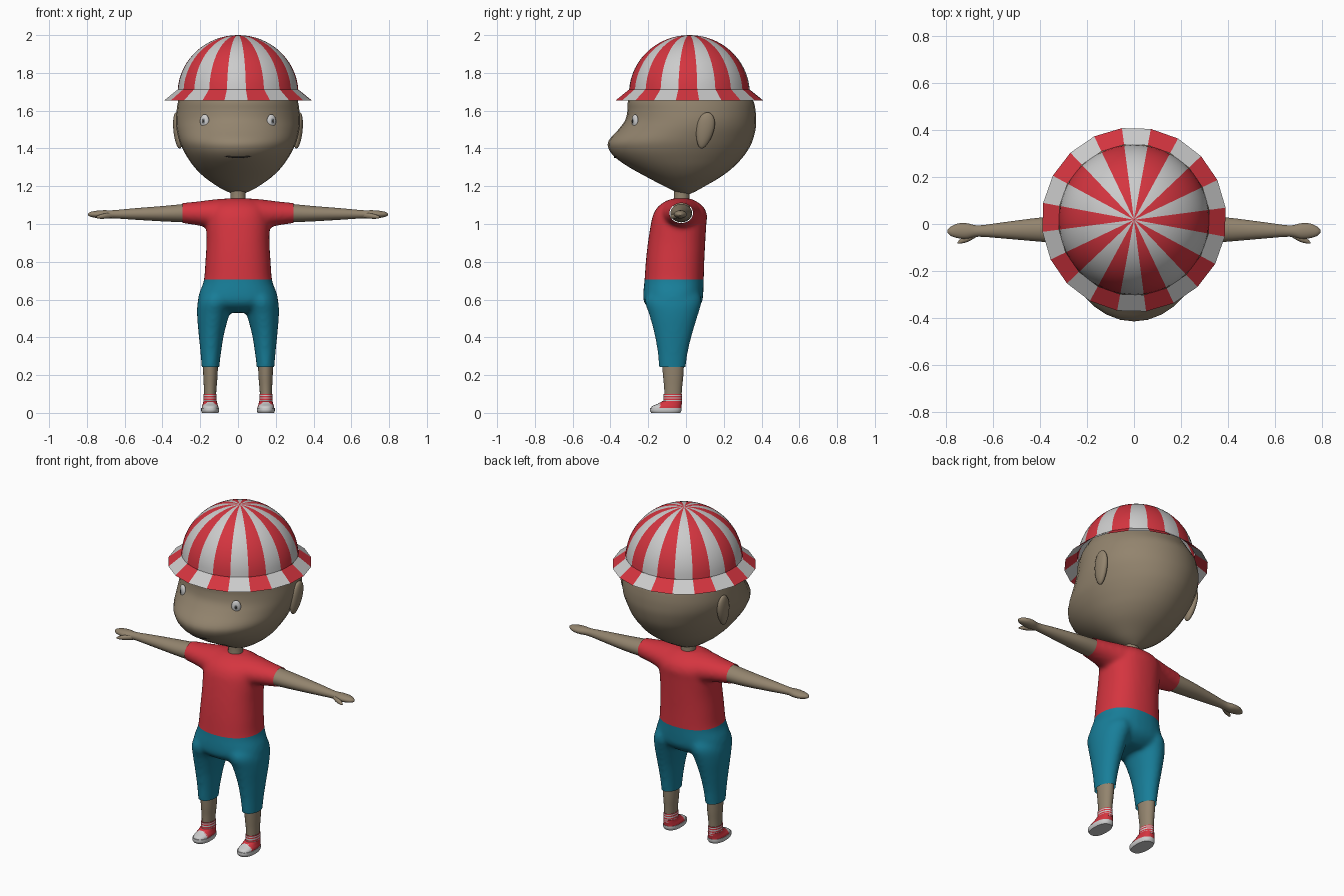
import bpy, bmesh, math
from mathutils import Matrix, Vector

if "Cube" in bpy.data.objects:
    bpy.data.objects.remove(bpy.data.objects["Cube"])


def material(name, rgb):
    m = bpy.data.materials.new(name)
    m.diffuse_color = (*rgb, 1)
    m.use_nodes = True
    m.node_tree.nodes["Principled BSDF"].inputs["Base Color"].default_value = m.diffuse_color
    return m


SKIN = material("skin", (0.29, 0.23, 0.155))
RED = material("red", (0.66, 0.035, 0.05))
WHITE = material("white", (0.75, 0.75, 0.75))
BLUE = material("blue", (0.009, 0.21, 0.32))
DARK = material("dark", (0.04, 0.035, 0.03))
GREY = material("iris_grey", (0.2, 0.22, 0.24))


def finish(name, bm, mats, pick=None, angle=50):
    """Turn a bmesh into a smooth shaded object; pick(face centre) gives the material slot."""
    if pick:
        for f in bm.faces:
            f.material_index = pick(f.calc_center_median())
    me = bpy.data.meshes.new(name)
    bm.to_mesh(me)
    bm.free()
    for m in mats:
        me.materials.append(m)
    me.shade_smooth()
    me.set_sharp_from_angle(angle=math.radians(angle))
    ob = bpy.data.objects.new(name, me)
    bpy.context.collection.objects.link(ob)
    return ob


def spline(keys, steps):
    """Catmull-Rom interpolation of the section rows."""
    rows = []
    for i in range(len(keys) - 1):
        q = [keys[max(i - 1, 0)], keys[i], keys[i + 1], keys[min(i + 2, len(keys) - 1)]]
        for k in range(steps):
            t = k / steps
            rows.append([0.5 * (2 * b + (c - a) * t + (2 * a - 5 * b + 4 * c - d) * t * t
                         + (3 * b - a - 3 * c + d) * t ** 3) for a, b, c, d in zip(*q)])
    return rows + [list(keys[-1])]


def loft(bm, axis, keys, s=1, p=2.0, n=32, steps=4):
    """Closed loft. Rows are (position, u0, u1, v0, v1); u, v = x, y for axis z and y, z for axis x."""
    rings = []
    for t, u0, u1, v0, v1 in spline(keys, steps):
        ring = []
        for i in range(n):
            a = 2 * math.pi * i / n
            c, d = math.cos(a), math.sin(a)
            u = (u0 + u1) / 2 + (u1 - u0) / 2 * math.copysign(abs(c) ** (2 / p), c)
            v = (v0 + v1) / 2 + (v1 - v0) / 2 * math.copysign(abs(d) ** (2 / p), d)
            co = (u * s, v, t) if axis == "z" else (t * s, u, v)
            ring.append(bm.verts.new(co))
        rings.append(ring)
    faces = [bm.faces.new(rings[0]), bm.faces.new(rings[-1][::-1])]
    for a, b in zip(rings, rings[1:]):
        for i in range(n):
            j = (i + 1) % n
            faces.append(bm.faces.new((a[j], a[i], b[i], b[j])))
    bmesh.ops.recalc_face_normals(bm, faces=faces)


def part(name, axis, keys, mats, s=1, p=2.0, steps=4, pick=None):
    bm = bmesh.new()
    loft(bm, axis, keys, s, p, 32, steps)
    return finish(name, bm, mats, pick)


def ball(name, loc, radii, mat, rot=(0, 0, 0), taper=0):
    bm = bmesh.new()
    bmesh.ops.create_uvsphere(bm, u_segments=24, v_segments=16, radius=1)
    for v in bm.verts:
        v.co.y *= 1 + taper * v.co.z
        v.co = Vector([a * b for a, b in zip(v.co, radii)])
    ob = finish(name, bm, [mat])
    ob.location, ob.rotation_euler = loc, rot
    return ob


def striped_lathe(name, profile, per, angle):
    """Surface of revolution with 20 alternating stripes, per = facets in each stripe."""
    bm = bmesh.new()
    n, start = 20 * per, math.radians(79.5)
    ring = lambda r, z: [bm.verts.new((r * math.cos(start + 2 * math.pi * i / n),
                                       0.018 + r * math.sin(start + 2 * math.pi * i / n), z)) for i in range(n)]
    rings = [ring(r, z) for r, z in profile]
    for a, b in zip(rings, rings[1:]):
        for i in range(n):
            j = (i + 1) % n
            bm.faces.new((a[i], a[j], b[j], b[i])).material_index = (i // per) % 2
    return finish(name, bm, [WHITE, RED], None, angle)


# Head with a protruding muzzle, and the neck
head = [(1.158, 0.02, -0.03, 0.02), (1.175, 0.065, -0.065, 0.055), (1.2, 0.11, -0.115, 0.1),
        (1.25, 0.18, -0.21, 0.185), (1.3, 0.23, -0.3, 0.25), (1.35, 0.266, -0.372, 0.298),
        (1.395, 0.292, -0.408, 0.33), (1.44, 0.311, -0.41, 0.352), (1.5, 0.325, -0.358, 0.368),
        (1.55, 0.329, -0.322, 0.371), (1.6, 0.325, -0.31, 0.368), (1.65, 0.317, -0.307, 0.357),
        (1.71, 0.298, -0.278, 0.318), (1.8, 0.24, -0.22, 0.26), (1.88, 0.15, -0.13, 0.17), (1.92, 0.03, 0, 0.04)]
part("head", "z", [(z, -w, w, f, b) for z, w, f, b in head], [SKIN])
part("neck", "z", [(1.08, -0.045, 0.045, -0.068, 0.022), (1.15, -0.04, 0.04, -0.063, 0.018),
                   (1.22, -0.045, 0.045, -0.066, 0.02)], [SKIN])

# Striped sun hat: round crown and faceted brim
crown = [(0.32 * math.cos(a), 1.69 + 0.31 * math.sin(a))
         for a in [math.radians(4 + 85.9 * i / 16) for i in range(17)]]
striped_lathe("hat_crown", crown, 3, 50)
striped_lathe("hat_brim", [(0.393, 1.655), (0.322, 1.712)], 1, 5)

# Eyes and ears
for s, side in ((1, "left"), (-1, "right")):
    turn = 0.5 * s
    out = Vector((math.sin(turn), -math.cos(turn), 0))
    eye = Vector((0.177 * s, -0.27, 1.545))
    ball(side + "_eye", eye, (0.026, 0.014, 0.036), WHITE, (0, 0, turn))
    ball(side + "_iris", eye + out * 0.009, (0.012, 0.007, 0.017), GREY, (0, 0, turn))
    ball(side + "_pupil", eye + out * 0.013, (0.006, 0.005, 0.009), DARK, (0, 0, turn))
    ball(side + "_ear", (0.318 * s, 0.1, 1.495), (0.024, 0.046, 0.098), SKIN, (-0.2, 0.1 * s, 0), 0.2)


def line(name, pts, radius, mat):
    cu = bpy.data.curves.new(name, "CURVE")
    cu.dimensions, cu.bevel_depth, cu.bevel_resolution = "3D", radius, 2
    sp = cu.splines.new("POLY")
    sp.points.add(len(pts) - 1)
    for q, co in zip(sp.points, pts):
        q.co = (*co, 1)
    cu.materials.append(mat)
    bpy.context.collection.objects.link(bpy.data.objects.new(name, cu))


# Mouth line following the muzzle
line("mouth", [(x, -0.0375 - 0.34 * math.sqrt(1 - (x / 0.268) ** 2), 1.353 + 1.8 * x * x)
               for x in [-0.07 + 0.01 * i for i in range(15)]], 0.004, DARK)

# Body volume: trunk, sleeves and trouser legs fused and smoothed
trunk = [(0.53, 0.1, -0.14, 0.02), (0.555, 0.17, -0.195, 0.06), (0.59, 0.21, -0.224, 0.086),
         (0.64, 0.203, -0.226, 0.092), (0.7, 0.181, -0.22, 0.094), (0.8, 0.173, -0.213, 0.097),
         (0.9, 0.167, -0.202, 0.102), (1.0, 0.168, -0.186, 0.108), (1.05, 0.165, -0.174, 0.111),
         (1.09, 0.15, -0.15, 0.093), (1.12, 0.11, -0.11, 0.055), (1.135, 0.07, -0.07, 0.02)]
sleeve = [(0, -0.14, 0.085, 0.96, 1.133), (0.1, -0.135, 0.082, 0.965, 1.133), (0.2, -0.108, 0.057, 0.99, 1.121),
          (0.3, -0.088, 0.038, 1.005, 1.111), (0.35, -0.083, 0.035, 1.009, 1.105)]
trouser = [(0.19, 0.103, 0.188, -0.14, -0.004), (0.25, 0.098, 0.193, -0.144, 0.0),
           (0.33, 0.088, 0.2, -0.152, 0.012), (0.42, 0.073, 0.209, -0.168, 0.034),
           (0.52, 0.046, 0.217, -0.195, 0.064), (0.59, 0.02, 0.213, -0.218, 0.083), (0.64, 0.02, 0.19, -0.2, 0.07)]
bm = bmesh.new()
loft(bm, "z", [(z, -w, w, f, b) for z, w, f, b in trunk], p=2.3)
for s in (1, -1):
    loft(bm, "x", sleeve, s)
    loft(bm, "z", trouser, s)
body = finish("body_helper", bm, [])
rem = body.modifiers.new("fuse", "REMESH")
rem.mode, rem.voxel_size = "VOXEL", 0.011
smo = body.modifiers.new("smooth", "SMOOTH")
smo.factor, smo.iterations = 0.5, 10
fused = bpy.data.meshes.new_from_object(body.evaluated_get(bpy.context.evaluated_depsgraph_get()))
bpy.data.objects.remove(body)


def garment(name, mat, cuts):
    """Keep the part of the fused body that lies inside the cutting planes."""
    bm = bmesh.new()
    bm.from_mesh(fused)
    for co, no in cuts:
        bmesh.ops.bisect_plane(bm, geom=bm.verts[:] + bm.edges[:] + bm.faces[:],
                               plane_co=co, plane_no=no, clear_outer=True)
    finish(name, bm, [mat], lambda c: 0, 80)


garment("shirt", RED, [((0, 0, 0.705), (0, 0, -1)), ((0.295, 0, 0), (1, 0, 0)), ((-0.295, 0, 0), (-1, 0, 0))])
garment("trousers", BLUE, [((0, 0, 0.705), (0, 0, 1)), ((0, 0, 0.243), (0, 0, -1))])

# Arms with mitten hands, lower legs, socks and shoes
arm = [(0.285, -0.083, 0.033, 1.009, 1.106), (0.4, -0.075, 0.027, 1.014, 1.095), (0.55, -0.062, 0.008, 1.023, 1.083),
       (0.66, -0.054, -0.006, 1.03, 1.073), (0.71, -0.063, 0.003, 1.029, 1.073), (0.75, -0.06, 0.002, 1.032, 1.07),
       (0.78, -0.05, -0.012, 1.038, 1.064), (0.794, -0.036, -0.026, 1.046, 1.055)]
thumb = [(0.665, -0.052, -0.03, 1.032, 1.06), (0.705, -0.075, -0.045, 1.028, 1.056),
         (0.735, -0.083, -0.062, 1.028, 1.048), (0.75, -0.084, -0.076, 1.032, 1.04)]
leg = [(0.085, 0.117, 0.179, -0.114, -0.024), (0.14, 0.113, 0.181, -0.116, -0.02),
       (0.2, 0.108, 0.184, -0.122, -0.014), (0.28, 0.106, 0.186, -0.128, -0.01)]
sock = [(0.05, 0.112, 0.183, -0.12, -0.02), (0.1, 0.114, 0.182, -0.118, -0.02)]
sole = [(0, 0.104, 0.191, -0.184, -0.03), (0.012, 0.1, 0.195, -0.191, -0.024), (0.026, 0.1, 0.195, -0.19, -0.023)]
upper = [(0.024, 0.103, 0.192, -0.186, -0.025), (0.036, 0.105, 0.19, -0.178, -0.024),
         (0.048, 0.109, 0.186, -0.15, -0.022), (0.064, 0.112, 0.183, -0.122, -0.021)]
for s, side in ((1, "left"), (-1, "right")):
    part(side + "_arm", "x", arm, [SKIN], s)
    part(side + "_thumb", "x", thumb, [SKIN], s)
    part(side + "_lower_leg", "z", leg, [SKIN], s)
    part(side + "_sock", "z", sock, [WHITE, RED], s, steps=8, pick=lambda c: int(c.z / 0.00625) % 2)
    part(side + "_shoe_sole", "z", sole, [WHITE], s, p=2.4)
    part(side + "_shoe_upper", "z", upper, [RED, WHITE], s, p=2.4, pick=lambda c: int(c.y < -0.135))
